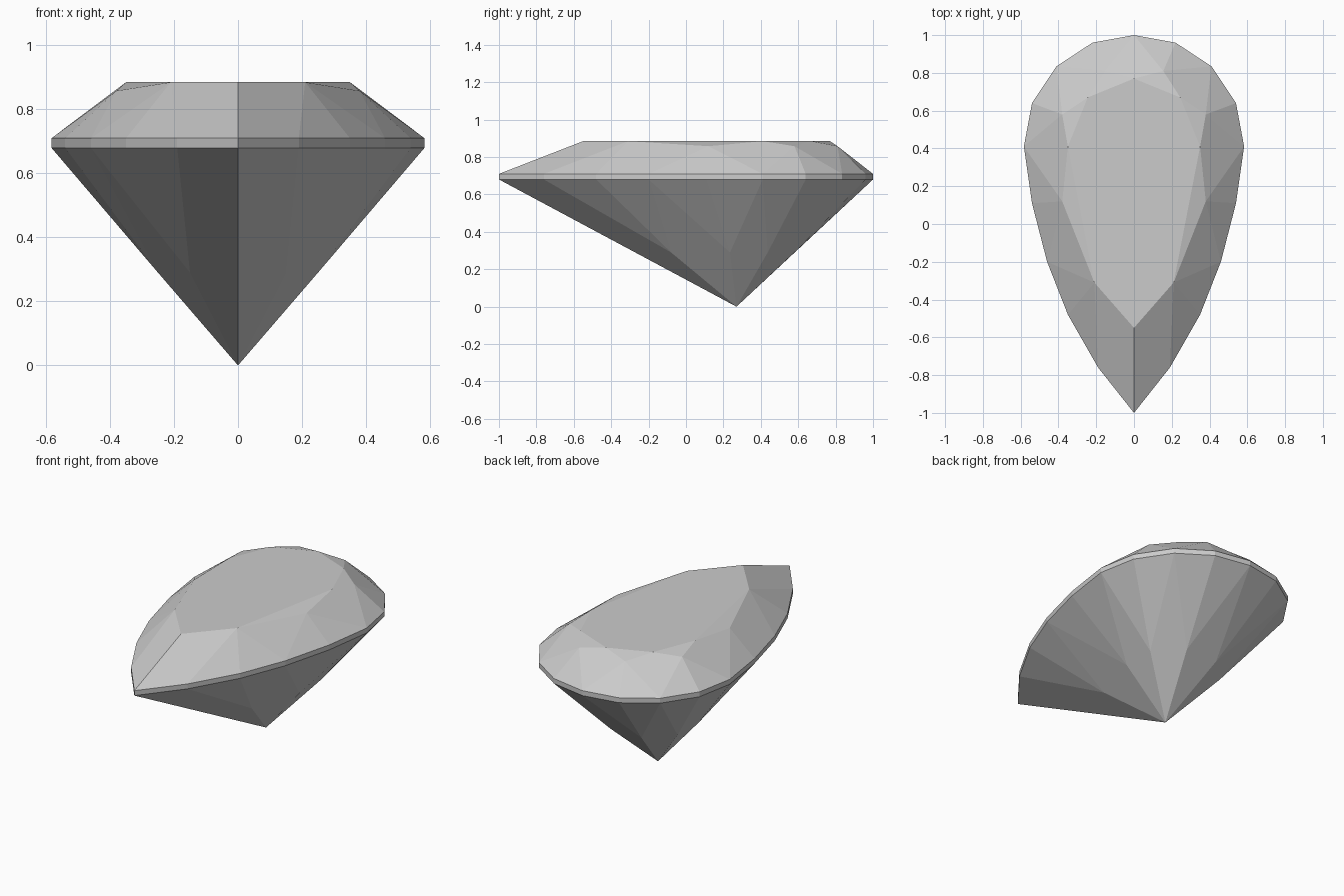
import bpy
import bmesh
from mathutils import Vector

cube = bpy.data.objects.get("Cube")
if cube:
    bpy.data.objects.remove(cube, do_unlink=True)

grey = bpy.data.materials.new("gem grey")
grey.use_nodes = True
colour = (0.6, 0.6, 0.6, 1)
grey.diffuse_color = colour
grey.node_tree.nodes["Principled BSDF"].inputs["Base Color"].default_value = colour

TABLE_Z, STAR_Z, GIRDLE_TOP, GIRDLE_LOW, LOWER_Z = 0.885, 0.858, 0.71, 0.68, 0.29
CENTRE = Vector((0, 0.2, 0.6))


def at(points, z):
    return [Vector((x, y, z)) for x, y in points]


# Half outline of the pear, from the front point to the round back
outline = [(0, -1), (0.19, -0.76), (0.35, -0.48), (0.46, -0.2), (0.54, 0.11),
           (0.583, 0.41), (0.54, 0.64), (0.41, 0.835), (0.22, 0.96), (0, 1)]
top = at(outline, GIRDLE_TOP)
low = at(outline, GIRDLE_LOW)
table = at([(0, -0.55), (0.21, -0.31), (0.35, 0.41), (0.245, 0.67), (0, 0.77)], TABLE_Z)
stars = at([(0.38, 0.12), (0.38, 0.58), (0.155, 0.81)], STAR_Z)
lower = at([(0.15, -0.08), (0.25, 0.235), (0.249, 0.437), (0.105, 0.58)], LOWER_Z)
culet = Vector((0, 0.27, 0))


def flip(p):
    return Vector((-p.x, p.y, p.z))


def build(name, half_faces, whole_faces=()):
    """Facets of the right half, mirrored, plus facets that span both halves."""
    bm = bmesh.new()
    faces = list(whole_faces)
    for f in half_faces:
        faces += [f, [flip(p) for p in f]]
    for f in faces:
        face = bm.faces.new([bm.verts.new(p) for p in f])
        face.normal_update()
        if face.normal.dot(face.calc_center_median() - CENTRE) < 0:
            face.normal_flip()
    bmesh.ops.remove_doubles(bm, verts=bm.verts, dist=0.0005)
    mesh = bpy.data.meshes.new(name)
    bm.to_mesh(mesh)
    bm.free()
    mesh.materials.append(grey)
    bpy.context.collection.objects.link(bpy.data.objects.new(name, mesh))


def fan(apex, ring):
    return [[apex, a, b] for a, b in zip(ring, ring[1:])]


# Table: the flat top
build("table", [], [table + [flip(p) for p in table[-2:0:-1]]])

# Crown: front facet, star triangles, kites and the narrow girdle facets
crown = [[table[0], table[1], top[1], top[0]], [table[1], stars[0], top[3]]]
crown += fan(table[1], top[1:4])
for i, star in enumerate(stars):
    crown.append([table[i + 1], table[i + 2], star])
    crown += fan(star, top[2 * i + 3:2 * i + 6])
for i in (0, 1):
    crown.append([table[i + 2], stars[i], top[2 * i + 5], stars[i + 1]])
back_kite = [table[4], stars[2], top[9], flip(stars[2])]
build("crown", crown, [back_kite])

# Girdle: the thin upright band
build("girdle", [[low[i], low[i + 1], top[i + 1], top[i]] for i in range(9)])

# Pavilion: long kites meeting at the bottom point, with facets between them
pavilion = [[culet, lower[0], low[1], low[0]]]
pavilion += fan(lower[0], low[1:4])
for i in range(3):
    pavilion.append([culet, lower[i], low[2 * i + 3], lower[i + 1]])
    pavilion += fan(lower[i + 1], low[2 * i + 3:2 * i + 6])
back_main = [culet, lower[3], low[9], flip(lower[3])]
build("pavilion", pavilion, [back_main])
